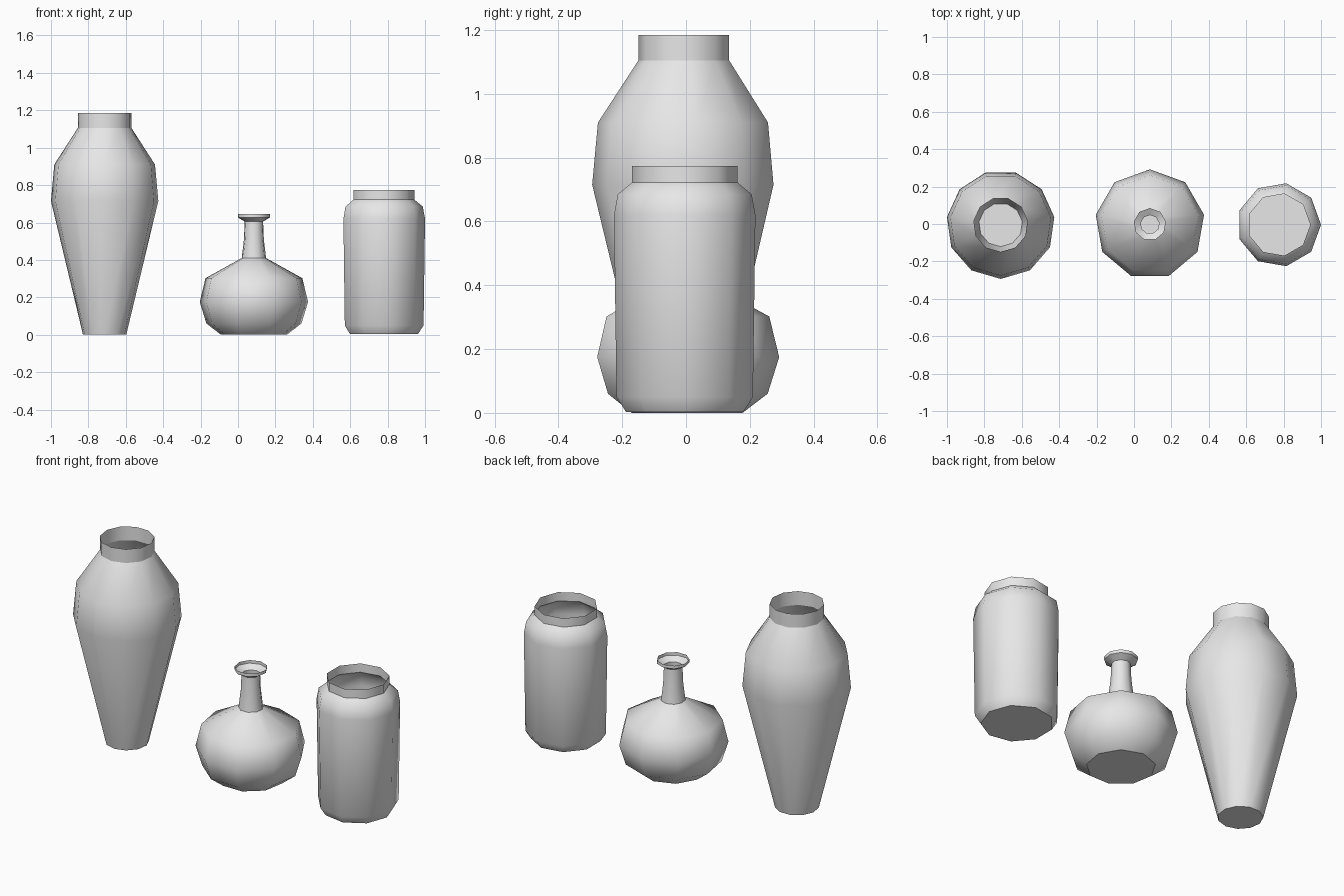
import bpy, bmesh
from math import cos, sin, tau, radians

cube = bpy.data.objects.get("Cube")
if cube:
    bpy.data.objects.remove(cube)

clay = bpy.data.materials.new("grey_clay")
clay.use_nodes = True
clay.diffuse_color = (0.8, 0.8, 0.8, 1)
clay.node_tree.nodes["Principled BSDF"].inputs["Base Color"].default_value = (0.8, 0.8, 0.8, 1)


def vase(name, centre, sides, start, profile, creases):
    """Lathe an open shell with a flat base; creases lists rings kept sharp."""
    bm = bmesh.new()
    rings = []
    for r, z in profile:
        angles = [radians(start) + tau * i / sides for i in range(sides)]
        rings.append([bm.verts.new((r * cos(a), r * sin(a), z)) for a in angles])
    bm.faces.new(rings[0][::-1])
    for low, high in zip(rings, rings[1:]):
        for i in range(sides):
            j = (i + 1) % sides
            bm.faces.new((low[i], low[j], high[j], high[i]))
    for f in bm.faces:
        f.smooth = True
    for k in creases:
        for i in range(sides):
            bm.edges.get((rings[k][i], rings[k][(i + 1) % sides])).smooth = False
    mesh = bpy.data.meshes.new(name)
    bm.to_mesh(mesh)
    bm.free()
    mesh.materials.append(clay)
    obj = bpy.data.objects.new(name, mesh)
    obj.location = (*centre, 0)
    bpy.context.collection.objects.link(obj)


# Tall tapered vase with a straight collar
vase("tall_vase", (-0.713, -0.004), 11, -90,
     [(0.117, 0), (0.29, 0.715), (0.272, 0.91), (0.145, 1.105), (0.145, 1.185)],
     [0, 3])

# Squat round bottle with a narrow neck and flared lip
vase("round_bottle", (0.085, -0.002), 9, 90,
     [(0.179, 0), (0.258, 0.06), (0.294, 0.175), (0.263, 0.302), (0.066, 0.41),
      (0.054, 0.51), (0.05, 0.605), (0.087, 0.627), (0.087, 0.645)],
     [0, 4, 6, 7])

# Straight-sided jar with a short neck
vase("jar", (0.775, -0.004), 9, 0,
     [(0.187, 0.003), (0.217, 0.05), (0.225, 0.62), (0.213, 0.685),
      (0.168, 0.722), (0.168, 0.773)],
     [0, 4])
